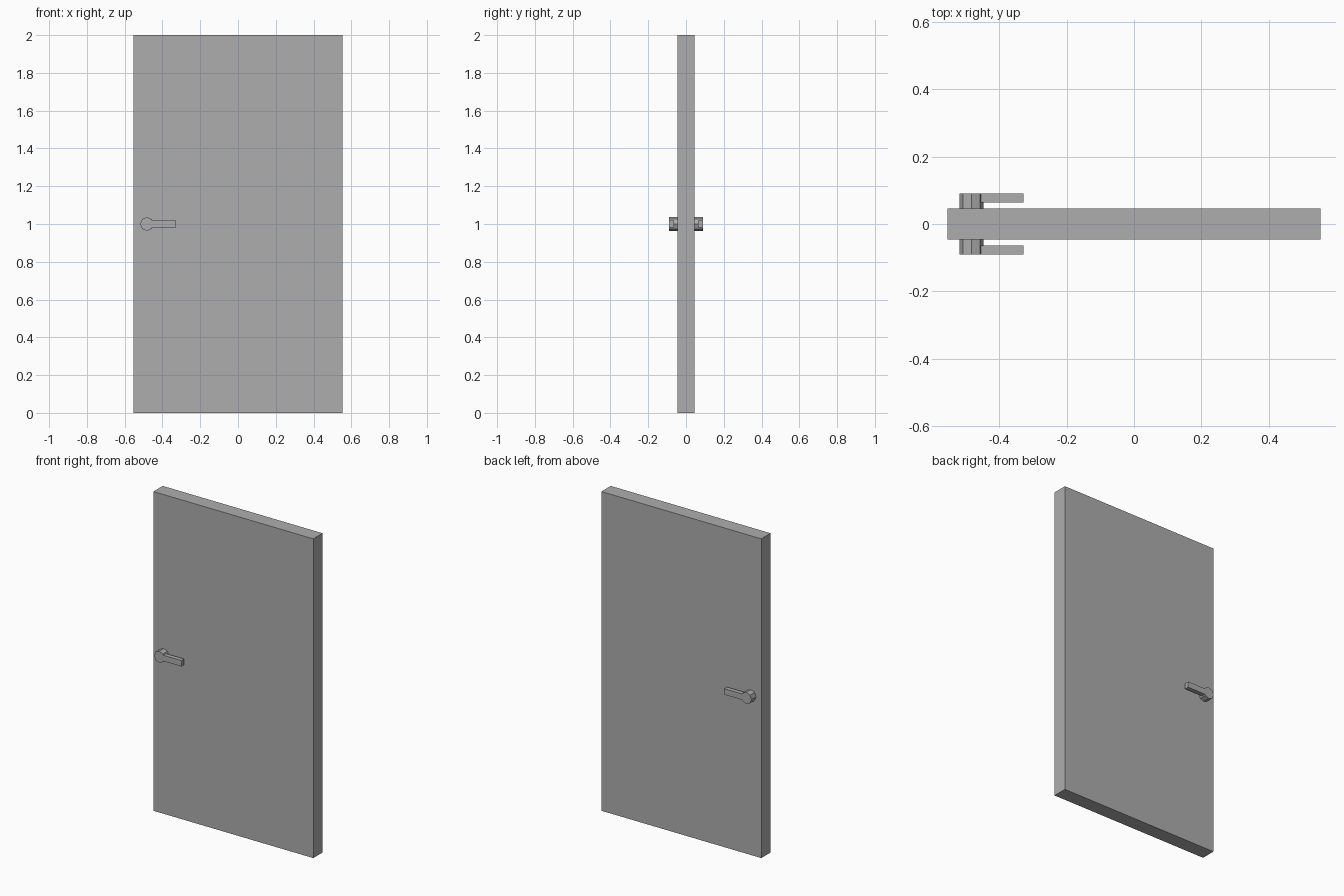
import bpy
import bmesh
from math import pi
from mathutils import Matrix, Vector

cube = bpy.data.objects.get("Cube")
if cube:
    bpy.data.objects.remove(cube, do_unlink=True)

grey = bpy.data.materials.new("plain_grey")
grey.use_nodes = True
colour = (0.42, 0.42, 0.42, 1)
grey.diffuse_color = colour
grey.node_tree.nodes["Principled BSDF"].inputs["Base Color"].default_value = colour


def make_object(name, bm):
    mesh = bpy.data.meshes.new(name)
    bm.to_mesh(mesh)
    bm.free()
    mesh.materials.append(grey)
    obj = bpy.data.objects.new(name, mesh)
    bpy.context.collection.objects.link(obj)
    return obj


def box(name, low, high):
    low, high = Vector(low), Vector(high)
    bm = bmesh.new()
    place = Matrix.Translation((low + high) / 2) @ Matrix.Diagonal((*(high - low), 1))
    bmesh.ops.create_cube(bm, size=1, matrix=place)
    return make_object(name, bm)


WIDTH, HEIGHT, HALF_DEPTH = 1.108, 2.0, 0.046
KNOB_X, KNOB_R, REACH = -0.482, 0.036, 0.091
LEVER_END, LEVER_HALF, LEVER_DEPTH = -0.328, 0.0185, 0.027

# Door slab
box("door_panel", (-WIDTH / 2, -HALF_DEPTH, 0), (WIDTH / 2, HALF_DEPTH, HEIGHT))

# One handle on each face: an octagonal hub with a flat lever
for side, sign in (("front", -1), ("back", 1)):
    bm = bmesh.new()
    centre = Vector((KNOB_X, sign * (HALF_DEPTH + REACH) / 2, HEIGHT / 2))
    bmesh.ops.create_cone(bm, cap_ends=True, segments=8, radius1=KNOB_R, radius2=KNOB_R,
                          depth=REACH - HALF_DEPTH,
                          matrix=Matrix.Translation(centre) @ Matrix.Rotation(pi / 2, 4, "X"))
    make_object(side + "_handle_hub", bm)

    # The lever starts on the hub's slanted sides and is flush with its face
    ys = sorted((sign * REACH, sign * (REACH - LEVER_DEPTH)))
    box(side + "_handle_lever",
        (KNOB_X + KNOB_R * 0.78, ys[0], HEIGHT / 2 - LEVER_HALF),
        (LEVER_END, ys[1], HEIGHT / 2 + LEVER_HALF))
